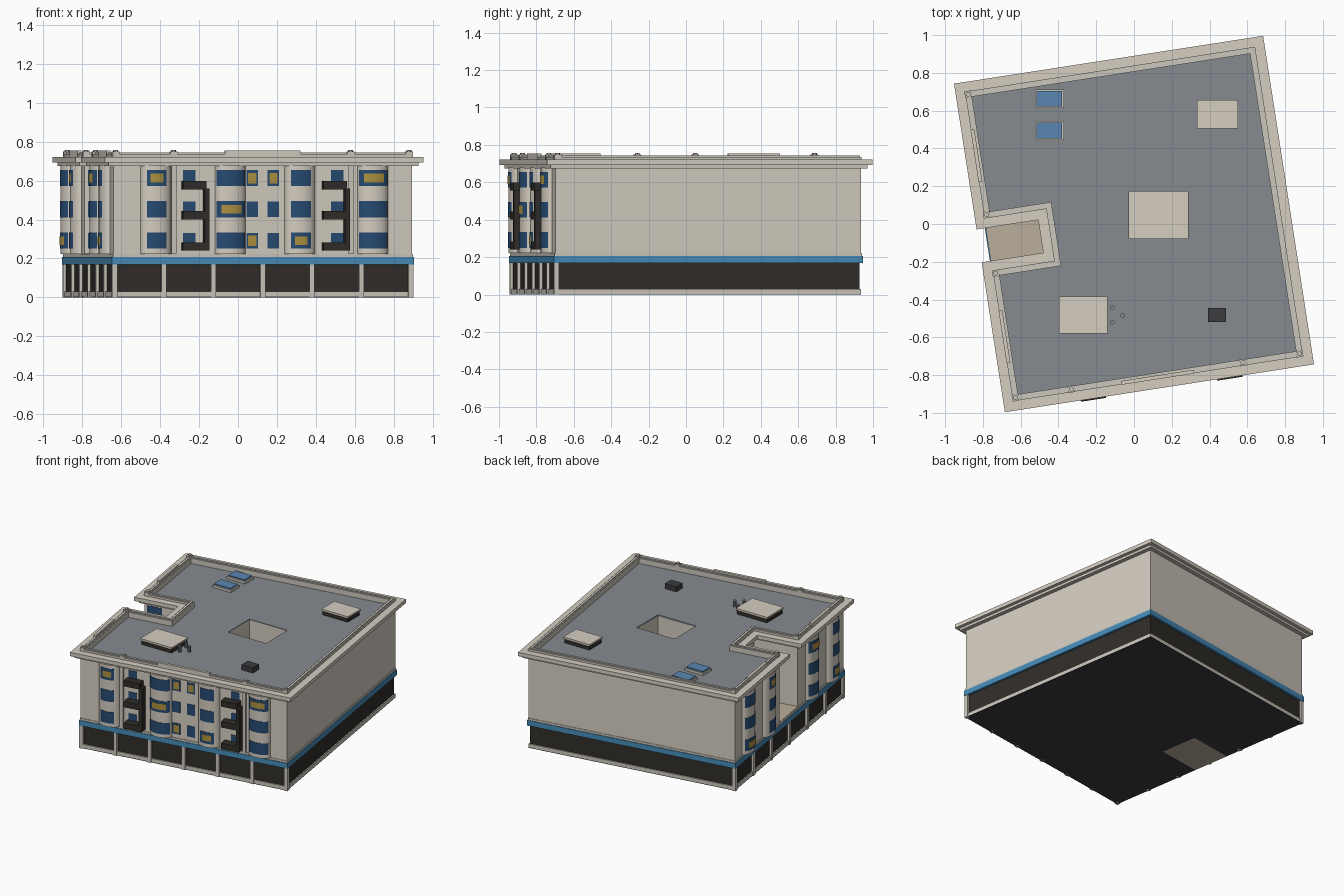
import bpy, bmesh
from math import radians, sin, cos
from mathutils import Matrix, Vector

if "Cube" in bpy.data.objects:
    bpy.data.objects.remove(bpy.data.objects["Cube"])

U, V = 0.775, 0.827                 # half width / half depth of the walls
NX, N0, N1 = -0.445, -0.13, 0.152   # courtyard notch limits
TURN = Matrix.Rotation(radians(8.8), 4, 'Z')
FRONT = TURN
LEFT = TURN @ Matrix.Rotation(radians(-90), 4, 'Z')
WORLD = Matrix.Identity(4)


def material(name, rgb):
    m = bpy.data.materials.new(name)
    m.diffuse_color = (*rgb, 1)
    m.use_nodes = True
    m.node_tree.nodes["Principled BSDF"].inputs["Base Color"].default_value = m.diffuse_color
    return m


WALL = material("wall", (0.66, 0.61, 0.53))
TRIM = material("trim", (0.60, 0.57, 0.51))
TAN = material("terrace", (0.50, 0.43, 0.34))
DARK = material("dark", (0.03, 0.026, 0.022))
BASE = material("underside", (0.045, 0.045, 0.05))
BAND = material("band", (0.06, 0.26, 0.48))
GLASS = material("glass", (0.02, 0.07, 0.17))
LIT = material("lit_pane", (0.42, 0.28, 0.05))
ROOF = material("roof", (0.24, 0.26, 0.28))
SKY = material("skylight_glass", (0.1, 0.24, 0.45))


def finish(name, bm, mat, mx, smooth=False):
    bmesh.ops.recalc_face_normals(bm, faces=bm.faces)
    me = bpy.data.meshes.new(name)
    bm.to_mesh(me)
    bm.free()
    me.transform(mx)
    me.materials.append(mat)
    ob = bpy.data.objects.new(name, me)
    bpy.context.collection.objects.link(ob)
    if smooth:
        bpy.context.view_layer.objects.active = ob
        ob.select_set(True)
        bpy.ops.object.shade_smooth_by_angle(angle=radians(35))
        ob.select_set(False)
    return ob


def prism(name, poly, z0, z1, mat, mx=FRONT, smooth=False):
    bm = bmesh.new()
    f = bm.faces.new([bm.verts.new((x, y, z0)) for x, y in poly])
    ext = bmesh.ops.extrude_face_region(bm, geom=[f], use_keep_orig=True)
    for v in ext['geom']:
        if isinstance(v, bmesh.types.BMVert):
            v.co.z = z1
    return finish(name, bm, mat, mx, smooth)


def ring(name, outer, inner, z0, z1, mat):
    bm = bmesh.new()
    loops = [[bm.verts.new((x, y, z)) for x, y in p]
             for p, z in ((outer, z0), (outer, z1), (inner, z1), (inner, z0))]
    n = len(outer)
    for k in range(4):
        a, b = loops[k], loops[(k + 1) % 4]
        for i in range(n):
            j = (i + 1) % n
            bm.faces.new((a[i], a[j], b[j], b[i]))
    return finish(name, bm, mat, FRONT)


def rect(x0, x1, y0, y1):
    return [(x0, y0), (x1, y0), (x1, y1), (x0, y1)]


def full(d):
    return rect(-U - d, U + d, -V - d, V + d)


def notched(d):
    return full(d) + [(-U - d, N1 - d), (NX - d, N1 - d), (NX - d, N0 + d), (-U - d, N0 + d)]


# ground storey
prism("underside", notched(0), 0, 0.004, BASE)
prism("underside_patch", rect(-U, NX, N0, N1), 0, 0.004, TAN)
prism("plinth", full(0), 0.004, 0.03, TRIM)
prism("shopfront", full(-0.008), 0.03, 0.17, DARK)
prism("blue_band", full(0.009), 0.168, 0.207, BAND)
prism("ledge", full(0.004), 0.207, 0.222, TRIM)
prism("terrace_floor", rect(-U, NX, N0, N1), 0.222, 0.225, TAN)
for side, mx, half, dep in (("front", FRONT, U, V), ("left", LEFT, V, U)):
    for i in range(7):
        a = (half - 0.006) * (i / 3 - 1)
        prism(side + "_shop_pilaster", rect(a - .013, a + .013, -dep - .008, -dep + .02), 0, 0.17, TRIM, mx)

# upper storeys and roof with a light well
walls = prism("upper_walls", notched(0), 0.21, 0.69, WALL)
roof = prism("roof_deck", notched(-0.01), 0.685, 0.697, ROOF)
well = prism("well_cutter", rect(-0.027, 0.285, -0.078, 0.173), 0.24, 0.9, WALL, WORLD)
well.hide_render = True
for ob in (walls, roof):
    mod = ob.modifiers.new("well", 'BOOLEAN')
    mod.object, mod.operation, mod.solver = well, 'DIFFERENCE', 'EXACT'
    bpy.context.view_layer.objects.active = ob
    bpy.ops.object.modifier_apply(modifier=mod.name)
bpy.data.objects.remove(well)
prism("well_lining", rect(-0.027, 0.285, -0.078, 0.173), 0.235, 0.242, WALL, WORLD)

# cornice and parapet
ring("cornice_lower", notched(0.03), notched(-0.01), 0.675, 0.693, TRIM)
ring("cornice", notched(0.053), notched(-0.012), 0.693, 0.721, WALL)
ring("parapet", notched(0.002), notched(-0.03), 0.69, 0.736, TRIM)
ring("parapet_cap", notched(-0.006), notched(-0.022), 0.736, 0.743, TRIM)
for name, mx, a, h, dep in (("front", FRONT, 0, .195, V), ("left_back", LEFT, -.485, .14, U),
                            ("left_front", LEFT, .485, .14, U)):
    prism(name + "_crest", rect(a - h, a + h, -dep - .004, -dep + .016), 0.72, 0.755, WALL, mx)


# finials
def cylinder(name, x, y, z0, z1, r, mat, mx=FRONT, n=10):
    prism(name, [(x + r * cos(i * 6.28319 / n), y + r * sin(i * 6.28319 / n)) for i in range(n)],
          z0, z1, mat, mx, True)


for x, y in [(s, -V + .014) for s in (-U + .014, -.462, .458, U - .014)] + \
            [(-U + .012, s) for s in (V - .014, N1 + .016, N0 - .016)]:
    prism("finial_block", rect(x - .018, x + .018, y - .018, y + .018), 0.72, 0.748, TRIM)
    cylinder("finial_knob", x, y, 0.748, 0.757, 0.013, TRIM)

# facade windows
ROWS = (0.292, 0.453, 0.613)


def window(a, dep, mx, z, w, lit):
    prism("window", rect(a - w, a + w, -dep - .004, -dep + .01), z - .04, z + .04, GLASS, mx)
    if lit:
        prism("lit_pane", rect(a - w * .7, a + w * .7, -dep - .006, -dep), z - .027, z + .027, LIT, mx)


def arc(a, dep, w, d, lim, off):
    pts = []
    for i in range(15):
        t = radians(-lim + 2 * lim * i / 14)
        pts.append((a + (w + off) * sin(t), -dep - (d + off) * cos(t)))
    return pts


def bow_bay(a, dep, mx, wide, lit_row):
    w, d = 0.08, 0.05
    prism("bow_bay", arc(a, dep - .004, w, d, 90, 0), 0.222, 0.68, WALL, mx, True)
    lim = 64 if wide else 38
    for k, z in enumerate(ROWS):
        prism("bay_window", arc(a, dep - .004, w, d, lim, .003), z - .042, z + .042, GLASS, mx, True)
        if k == lit_row:
            prism("bay_lit_pane", arc(a, dep - .004, w, d, lim * .6, .005), z - .022, z + .022, LIT, mx, True)


for a, wide, lit in ((-.556, 0, 2), (-.168, 1, 1), (.193, 0, 0), (.572, 1, 2)):
    bow_bay(a, V, FRONT, wide, lit)
for a, wide, lit in ((-.64, 1, 0), (-.33, 0, 2), (.33, 1, 2), (.64, 0, 0)):
    bow_bay(a, U, LEFT, wide, lit)
for k, z in enumerate(ROWS):
    window(-.055, V, FRONT, z, .03, k != 1)
    window(.055, V, FRONT, z, .03, k == 2)
    window(-.382, V, FRONT, z, .032, False)
    window(.387, V, FRONT, z, .032, False)
    window(-.70, -N1, FRONT, z, .055, k == 1)

# balconies with a joining side fin
for a in (-.36, .37):
    for z0 in (0.24, 0.40, 0.555):
        prism("balcony", rect(a - .062, a + .058, -V - .06, -V + .01), z0, z0 + .043, DARK)
    prism("balcony_fin", rect(a + .05, a + .074, -V - .06, -V + .01), 0.24, 0.56, DARK)

# wall pilasters
for a in (-.462, .458):
    prism("wall_pilaster", rect(a - .013, a + .013, -V - .012, -V + .01), 0.222, 0.68, TRIM)

# rooftop huts, plant box, skylights and vents
for x0, x1, y0, y1 in ((-.397, -.14, -.58, -.385), (.333, .55, .505, .657)):
    prism("roof_hut", rect(x0 + .006, x1 - .006, y0 + .006, y1 - .006), 0.695, 0.73, DARK, WORLD)
    prism("roof_hut_top", rect(x0, x1, y0, y1), 0.73, 0.742, WALL, WORLD)
prism("plant_box", rect(.392, .486, -.52, -.445), 0.695, 0.735, BASE, WORLD)
for y in (.495, .663):
    prism("skylight_frame", rect(-.523, -.37, y - .05, y + .05), 0.695, 0.715, TRIM, WORLD)
    prism("skylight_pane", rect(-.515, -.38, y - .042, y + .042), 0.715, 0.724, SKY, WORLD)
for x, y in ((-.115, -.442), (-.06, -.485), (-.115, -.522)):
    cylinder("roof_vent", x, y, 0.695, 0.742, 0.012, ROOF, WORLD)
